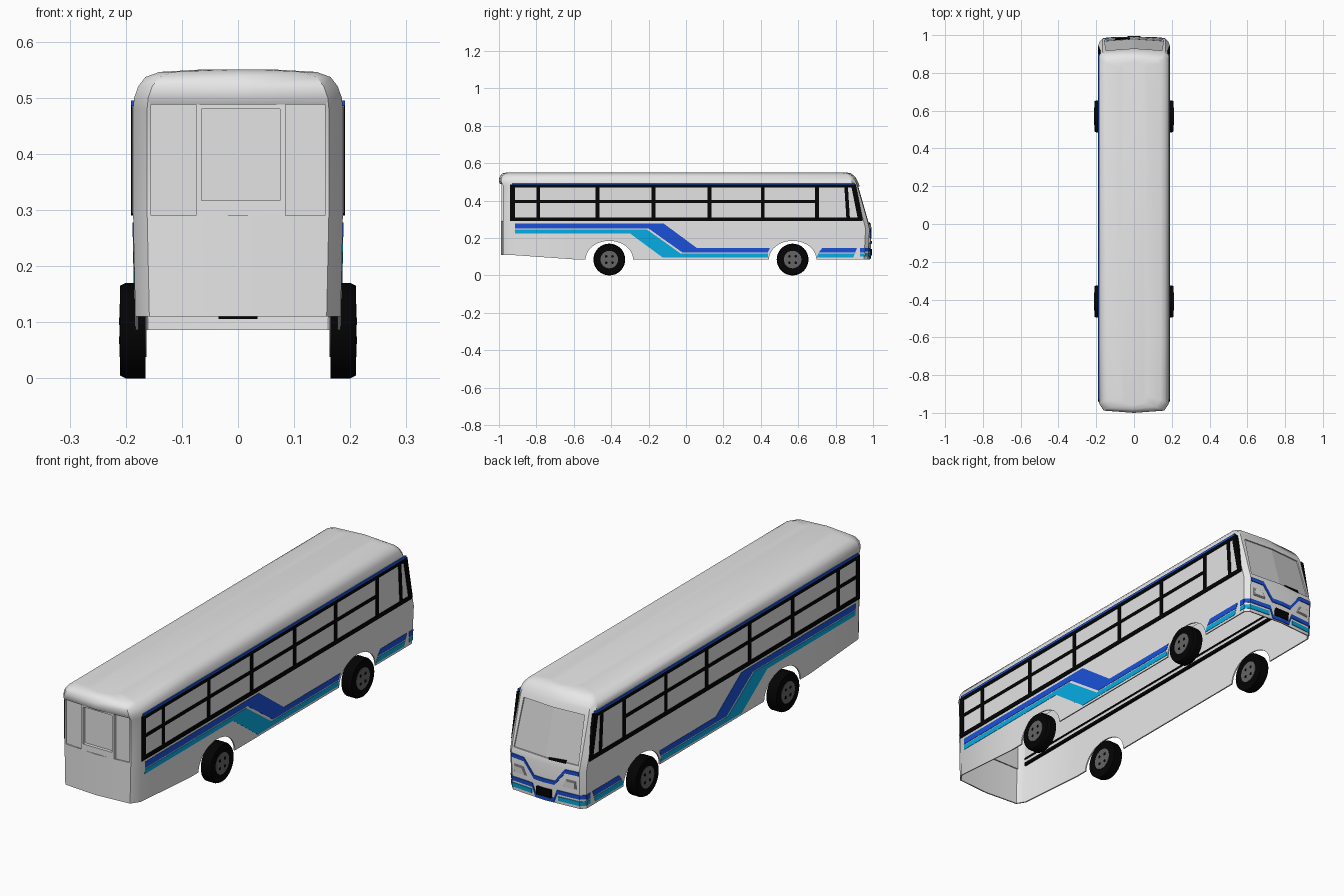
import bpy, bmesh, math
from mathutils import Matrix

if "Cube" in bpy.data.objects:
    bpy.data.objects.remove(bpy.data.objects["Cube"])


def material(name, r, g, b):
    m = bpy.data.materials.new(name)
    m.use_nodes = True
    m.diffuse_color = (r, g, b, 1)
    m.node_tree.nodes["Principled BSDF"].inputs["Base Color"].default_value = (r, g, b, 1)
    return m


WHITE = material("body white", .88, .88, .88)
GLASS = material("pale glass", .77, .77, .77)
SCREEN = material("windscreen glass", .62, .62, .62)
BLUE = material("deep blue", .01, .085, .7)
CYAN = material("bright cyan", .002, .42, .78)
BLACK = material("black", .001, .001, .001)
STEEL = material("wheel grey", .13, .13, .13)


def make(name, bm, mat, smooth=False):
    bmesh.ops.recalc_face_normals(bm, faces=bm.faces)
    me = bpy.data.meshes.new(name)
    bm.to_mesh(me)
    bm.free()
    ob = bpy.data.objects.new(name, me)
    bpy.context.collection.objects.link(ob)
    me.materials.append(mat)
    if smooth:
        select(ob)
        bpy.ops.object.shade_smooth_by_angle(angle=math.radians(35))
    return ob


def select(ob):
    bpy.ops.object.select_all(action="DESELECT")
    ob.select_set(True)
    bpy.context.view_layer.objects.active = ob


def prism(bm, lower, upper):
    """Closed solid between two matching outlines."""
    a = [bm.verts.new(p) for p in lower]
    b = [bm.verts.new(p) for p in upper]
    bm.faces.new(a)
    bm.faces.new(b)
    for i in range(len(a)):
        j = (i + 1) % len(a)
        bm.faces.new((a[i], a[j], b[j], b[i]))


def wall_x(z):
    return min(.187, .183 + .019 * (z - .09))


def side_parts(name, shapes, mat, inn, out):
    """Plates outlined in (y, z) on the wall of both sides."""
    for side, s in (("left", 1), ("right", -1)):
        bm = bmesh.new()
        for pts in shapes:
            prism(bm, [(s * (wall_x(z) + inn), y, z) for y, z in pts],
                  [(s * (wall_x(z) + out), y, z) for y, z in pts])
        make(f"{side}_{name}", bm, mat)


def rect(a, b, c, d):
    return [(a, c), (b, c), (b, d), (a, d)]


# Body shell: level = height, half width, rear y, nose y
levels = [(.086, .183, -.99, .985), (.25, .186, -.99, .993), (.30, .187, -.99, .98),
          (.48, .187, -.99, .928), (.50, .185, -1, .92), (.52, .178, -1, .91),
          (.537, .165, -.99, .895), (.546, .14, -.98, .88), (.55, .07, -.96, .86)]


def nose_y(x, z):
    for (z0, w0, r0, f0), (z1, w1, r1, f1) in zip(levels, levels[1:]):
        if z <= z1:
            break
    t = max(0, (z - z0) / (z1 - z0))
    w, f, x = w0 + t * (w1 - w0), f0 + t * (f1 - f0), abs(x)
    edge = w - .02
    return f - .012 * x / edge if x < edge else f - .012 - .021 * (x - edge) / .02


bm = bmesh.new()
rings = []
for i, (z, w, r, f) in enumerate(levels):
    half = [(w - .025, r + .012), (w, r + .05), (w, -.6), (w, f - .033), (w - .02, f - .012)]
    loop = [(0, r)] + half + [(0, f)] + [(-x, y) for x, y in reversed(half)]
    rings.append([bm.verts.new((x, y, z + (.024 if i == 0 and y < -.7 else 0))) for x, y in loop])
for a, b in zip(rings, rings[1:]):
    for i in range(len(a)):
        j = (i + 1) % len(a)
        bm.faces.new((a[i], a[j], b[j], b[i]))
bm.faces.new(rings[-1])
body = make("body_shell", bm, WHITE)
thick = body.modifiers.new("wall", "SOLIDIFY")
thick.thickness = .006
thick.offset = -1
select(body)
bpy.ops.object.modifier_apply(modifier=thick.name)


def cut(bm):
    cutter = make("cutter", bm, WHITE)
    cutter.hide_render = True
    mod = body.modifiers.new("cut", "BOOLEAN")
    mod.operation, mod.solver, mod.object = "DIFFERENCE", "EXACT", cutter
    select(body)
    bpy.ops.object.modifier_apply(modifier=mod.name)
    bpy.data.objects.remove(cutter)


# Wheel arches
AXLES = {"rear": -.41, "front": .57}
for y0 in AXLES.values():
    ring = [(y0 + .127 * math.cos(a), .085 + .1 * math.sin(a))
            for a in (k * math.tau / 40 for k in range(40))]
    bm = bmesh.new()
    prism(bm, [(-.4, y, z) for y, z in ring], [(.4, y, z) for y, z in ring])
    cut(bm)

# Windscreen and rear window openings
screen = [(-.157, .275), (.157, .275), (.148, .475), (-.148, .475)]
back = rect(-.155, .155, .29, .488)
for pts, y0, y1 in ((screen, .85, 1.1), (back, -1.1, -.95)):
    bm = bmesh.new()
    prism(bm, [(x, y0, z) for x, z in pts], [(x, y1, z) for x, z in pts])
    cut(bm)
select(body)
bpy.ops.object.shade_smooth_by_angle(angle=math.radians(35))


def nose_plate(bm, pts, out=.004, inn=-.004):
    prism(bm, [(x, nose_y(x, z) + inn, z) for x, z in pts],
          [(x, nose_y(x, z) + out, z) for x, z in pts])


# Windscreen pane in two halves
bm = bmesh.new()
for s in (-1, 1):
    nose_plate(bm, [(0, .27), (s * .162, .27), (s * .155, .48), (0, .48)], -.008, -.012)
make("windscreen", bm, SCREEN)

# Rear window with centre frame
bm = bmesh.new()
prism(bm, [(x, -.972, z) for x, z in rect(-.16, .16, .28, .495)],
      [(x, -.967, z) for x, z in rect(-.16, .16, .28, .495)])
make("rear_window", bm, GLASS)
bm = bmesh.new()
for r in (rect(-.075, -.065, .29, .49), rect(.075, .085, .29, .49),
          rect(-.065, .075, .48, .49), rect(-.065, .075, .29, .317)):
    prism(bm, [(x, -.986, z) for x, z in r], [(x, -.97, z) for x, z in r])
make("rear_window_frame", bm, WHITE)

# Side windows: panes, black frame, mullions, inner sill and blue gutter line
outline = [(-.94, .295), (.943, .295), (.905, .485), (-.94, .485)]
side_parts("window_panes", [outline], GLASS, -.012, .0012)
bars = [rect(-.94, .942, .29, .309), rect(-.94, .907, .470, .486),
        rect(-.94, -.915, .295, .485), rect(-.915, .70, .387, .402),
        [(.920, .295), (.946, .295), (.908, .485), (.882, .485)],
        [(.858, .295), (.877, .295), (.865, .485), (.846, .485)]]
bars += [rect(y - .01, y + .01, .295, .485) for y in (-.79, -.473, -.174, .126, .41, .70)]
side_parts("window_frame", bars, BLACK, -.009, .004)
side_parts("inner_sill", [rect(-.94, .92, .29, .303), rect(-.94, .92, .318, .326)], BLACK, -.015, -.008)
side_parts("gutter_line", [rect(-.93, .90, .486, .495)], BLUE, -.005, .004)

# Side stripes stepping down from the tail to the nose
side_parts("blue_stripe", [
    rect(-.915, -.2, .251, .278),
    [(-.2, .251), (-.02, .123), (.056, .148), (-.12, .278), (-.2, .278)],
    [(-.02, .123), (.438, .123), (.45, .148), (.056, .148)],
    [(.71, .123), (.905, .123), (.915, .148), (.73, .148)],
    rect(.93, .955, .123, .148)], BLUE, -.003, .0015)
side_parts("cyan_stripe", [
    rect(-.915, -.3, .225, .246),
    [(-.3, .225), (-.125, .096), (-.03, .118), (-.21, .246), (-.3, .246)],
    [(-.125, .096), (.44, .096), (.437, .118), (-.03, .118)],
    [(.70, .096), (.895, .096), (.903, .118), (.707, .118)],
    rect(.93, .953, .1, .118)], CYAN, -.003, .0015)


def nose_band(name, path, height, mat):
    """Painted band along a half path, mirrored across the nose."""
    bm = bmesh.new()
    for s in (-1, 1):
        for (x0, z0), (x1, z1) in zip(path, path[1:]):
            nose_plate(bm, [(s * x0, z0), (s * x1, z1), (s * x1, z1 + height), (s * x0, z0 + height)])
    make(name, bm, mat)


# Nose: V band, bumper bands, plate, lamps, wiper
nose_band("nose_v_band", [(.165, .234), (.10, .232), (.05, .168), (0, .168)], .017, BLUE)
nose_band("bumper_blue_band", [(.184, .129), (.165, .129), (.06, .129), (.045, .09), (0, .09)], .018, BLUE)
nose_band("bumper_cyan_band", [(.183, .1), (.165, .1), (.065, .1)], .019, CYAN)
bm = bmesh.new()
nose_plate(bm, rect(-.035, .035, .106, .142), .0105, -.01)
make("number_plate", bm, BLACK)
for side, s in (("left", 1), ("right", -1)):
    for part, g, mat, out in (("surround", 0, GLASS, .004), ("lens", .004, WHITE, .007)):
        bm = bmesh.new()
        nose_plate(bm, [(s * (.09 + g), .17 + g), (s * (.15 - g), .17 + g),
                        (s * (.15 - g), .205 - g), (s * (.105 + g), .205 - g)], out)
        make(f"{side}_headlamp_{part}", bm, mat)
bm = bmesh.new()
nose_plate(bm, [(-.10, .272), (-.02, .272), (-.02, .279), (-.10, .284)], .003)
make("wiper", bm, BLACK)


# Wheels
def disc(bm, x0, x1, r0, r1, y, z, n=32):
    mat = Matrix.Translation(((x0 + x1) / 2, y, z)) @ Matrix.Rotation(math.pi / 2, 4, "Y")
    bmesh.ops.create_cone(bm, cap_ends=True, segments=n, radius1=r0, radius2=r1,
                          depth=abs(x1 - x0), matrix=mat)


for end, y in AXLES.items():
    for side, s in (("left", 1), ("right", -1)):
        name = f"{end}_{side}_"
        bm = bmesh.new()
        disc(bm, s * .165, s * .2, .085, .085, y, .085)
        disc(bm, s * .2, s * .21, *((.085, .08) if s > 0 else (.08, .085)), y, .085)
        make(name + "tyre", bm, BLACK, True)
        # Hub and holes show on both faces of the wheel
        bm = bmesh.new()
        disc(bm, s * .1635, s * .2115, .047, .047, y, .085)
        make(name + "hub", bm, STEEL, True)
        bm = bmesh.new()
        for k in range(4):
            a = math.tau * k / 4 + math.pi / 4
            disc(bm, s * .163, s * .212, .007, .007,
                 y + .024 * math.cos(a), .085 + .024 * math.sin(a), 10)
        make(name + "hub_holes", bm, BLACK)
